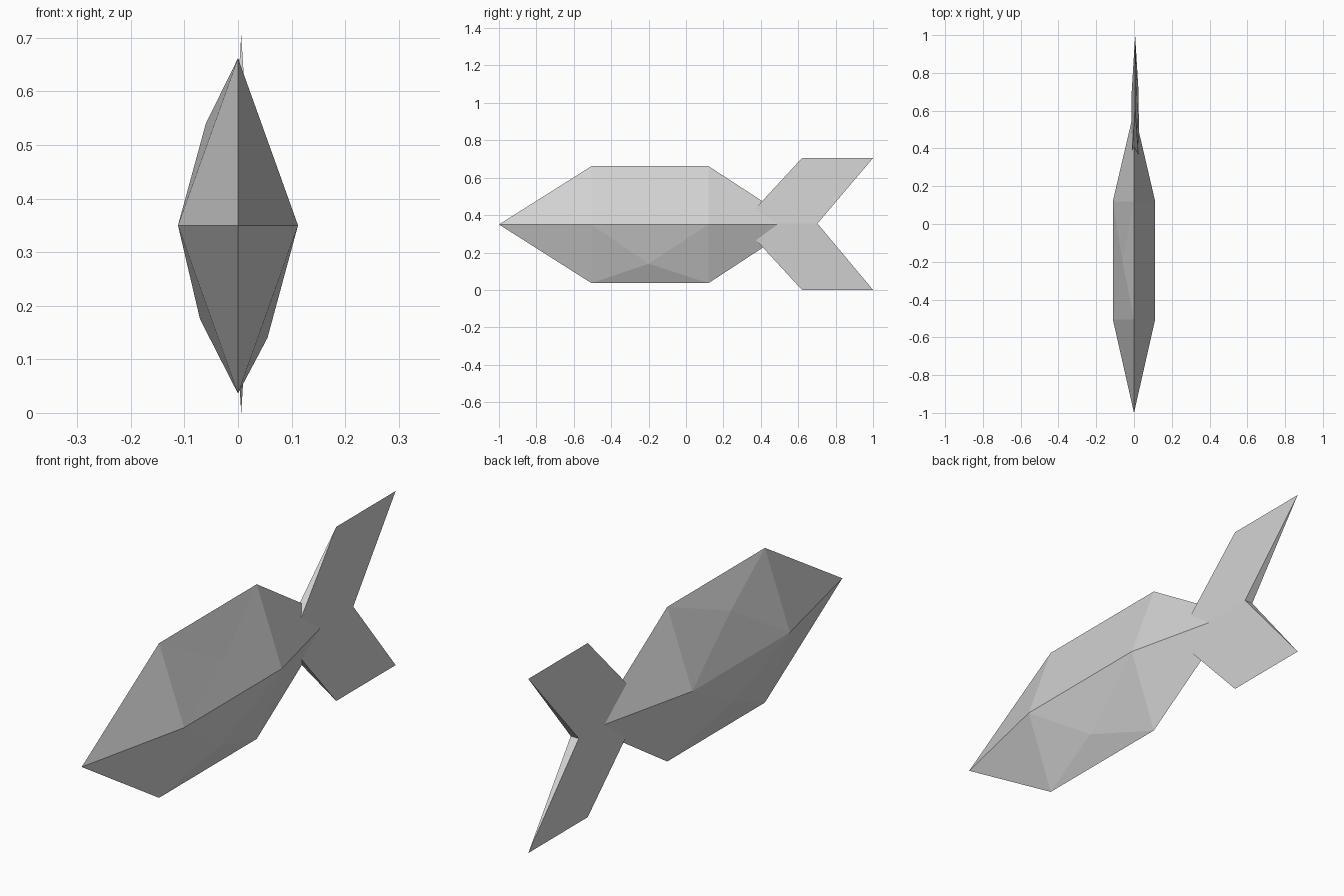
import bpy

cube = bpy.data.objects.get("Cube")
if cube:
    bpy.data.objects.remove(cube, do_unlink=True)

grey = bpy.data.materials.new("light grey")
grey.use_nodes = True
GREY = (0.65, 0.65, 0.65, 1)
grey.diffuse_color = GREY
grey.node_tree.nodes["Principled BSDF"].inputs["Base Color"].default_value = GREY


def make_part(name, verts, faces):
    mesh = bpy.data.meshes.new(name)
    mesh.from_pydata(verts, [], faces)
    mesh.materials.append(grey)
    obj = bpy.data.objects.new(name, mesh)
    bpy.context.collection.objects.link(obj)
    return obj


# Body: nose, tail tip, then a front and a back diamond ring (left, top, right, bottom)
MID, FRONT, BACK = 0.35, -0.505, 0.12
ring = [(0.112, MID), (0, 0.662), (-0.112, MID), (0, 0.036)]
verts = [(0, -1, MID), (0, 0.6, MID)]
verts += [(x, y, z) for y in (FRONT, BACK) for x, z in ring]
# One raised point in the middle of each flank panel
verts += [(0.062, -0.18, 0.485), (-0.06, -0.2, 0.54),
          (-0.071, -0.2, 0.175), (0.055, -0.2, 0.14)]
faces = []
for i in range(4):
    j = (i + 1) % 4
    f0, f1, b0, b1, c = 2 + i, 2 + j, 6 + i, 6 + j, 10 + i
    faces += [(0, f0, f1), (1, b1, b0)]
    faces += [(f0, c, f1), (f1, c, b1), (b1, c, b0), (b0, c, f0)]
make_part("body", verts, faces)

# Tail fin: thick root section tapering to a knife edge at both swept lobes
TIP_X = 0.006
root = [(0.028, 0.295, 0.353), (0.024, 0.703, 0.355),
        (-0.012, 0.703, 0.355), (-0.016, 0.295, 0.353)]
fin_verts = root + [(TIP_X, y, z) for z in (0.705, 0.0) for y in (0.62, 1.0)]
fin_faces = []
for a, b, flip in ((4, 5, False), (6, 7, True)):
    lobe = [(0, 1, b, a), (2, 3, a, b), (1, 2, b), (3, 0, a)]
    fin_faces += [f[::-1] if flip else f for f in lobe]
make_part("tail_fin", fin_verts, fin_faces)
